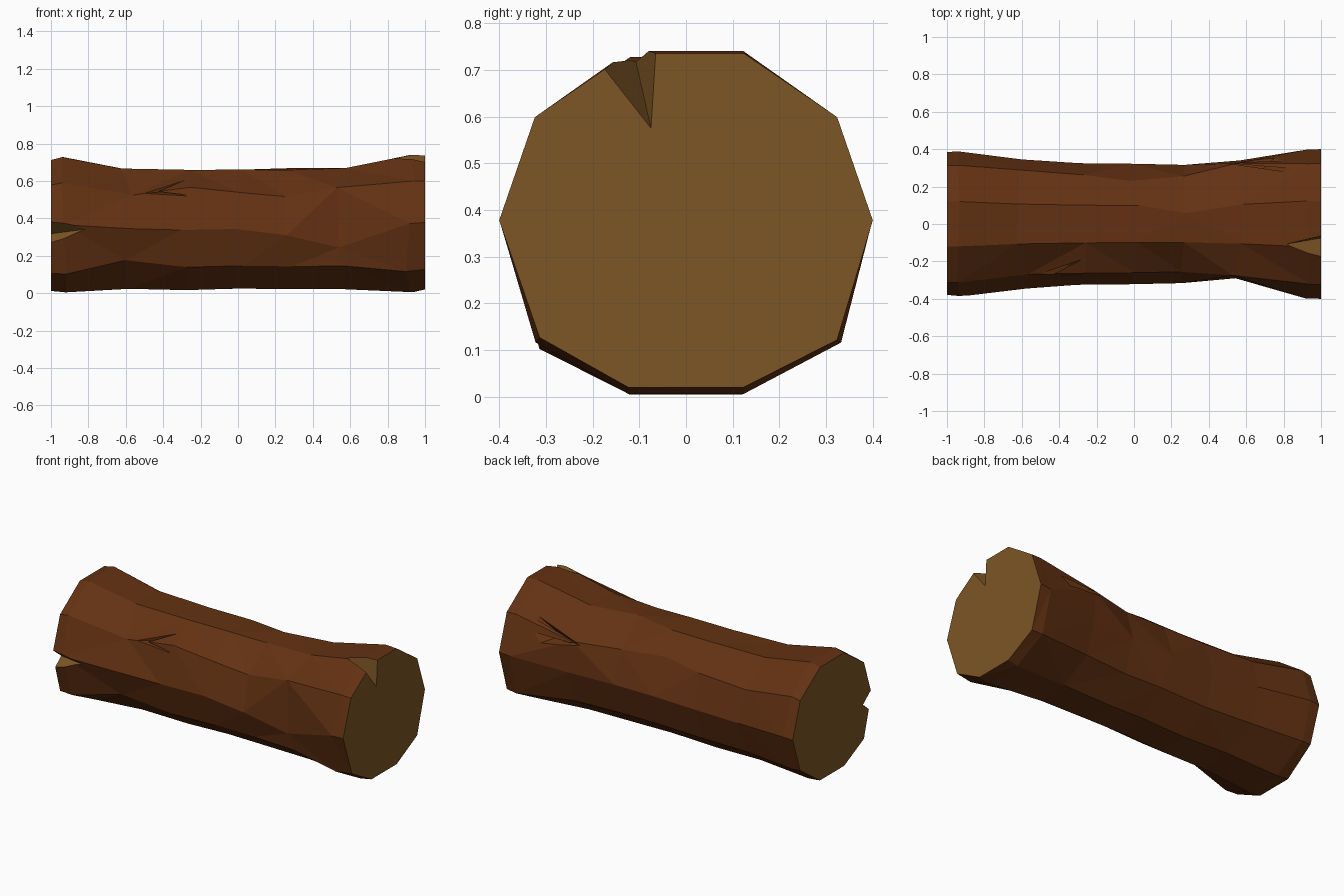
import bpy, bmesh, math, random
from mathutils import Vector

if "Cube" in bpy.data.objects:
    bpy.data.objects.remove(bpy.data.objects["Cube"])

random.seed(4)


def material(name, rgb):
    m = bpy.data.materials.new(name)
    m.diffuse_color = (*rgb, 1)
    m.use_nodes = True
    m.node_tree.nodes["Principled BSDF"].inputs["Base Color"].default_value = m.diffuse_color
    return m


BARK = material("bark_brown", (0.125, 0.031, 0.006))
WOOD = material("cut_wood_tan", (0.205, 0.093, 0.018))


def finish(bm, name):
    bmesh.ops.recalc_face_normals(bm, faces=bm.faces)
    me = bpy.data.meshes.new(name)
    bm.to_mesh(me)
    bm.free()
    me.materials.append(BARK)
    me.materials.append(WOOD)
    ob = bpy.data.objects.new(name, me)
    bpy.context.collection.objects.link(ob)
    return ob


# Log body: ten-sided rings (x, centre z, y radius, z radius)
RINGS = [(-1, .362, .385, .368), (-.93, .366, .388, .380), (-.60, .345, .345, .338),
         (-.28, .338, .325, .338), (0, .343, .322, .334), (.27, .340, .316, .335),
         (.58, .345, .340, .340), (.93, .373, .398, .386), (1, .378, .400, .376)]
# Hand-placed nudges: (ring, side) -> (dx, dy, dz)
NUDGE = {(4, 1): (0, -.03, .02), (5, 2): (0, -.04, .01), (5, 5): (0, 0, -.03),
         (6, 5): (-.02, .05, -.10), (7, 6): (-.02, 0, -.03), (8, 6): (0, .01, -.03),
         (8, 9): (0, 0, -.035), (7, 9): (0, .01, -.03), (2, 6): (-.02, 0, .03),
         (3, 4): (0, 0, .03), (2, 4): (.05, .01, -.02), (5, 4): (0, 0, -.02),
         (6, 4): (-.08, 0, .02), (2, 1): (0, .01, -.01), (0, 6): (0, 0, -.04),
         (1, 6): (0, 0, -.04), (6, 1): (-.03, .05, -.01)}
bm = bmesh.new()
rings = []
for i, (x, zc, ry, rz) in enumerate(RINGS):
    ring = []
    for k in range(10):
        a = k * math.tau / 10
        dx, dy, dz = NUDGE.get((i, k), (0, 0, 0))
        if 0 < i < 8:
            dx += random.uniform(-.03, .03) if i not in (1, 7) else random.uniform(-.015, .015)
        ring.append(bm.verts.new((x + dx, ry * math.cos(a) + dy, max(.001, zc + rz * math.sin(a) + dz))))
    rings.append(ring)
for a, b in zip(rings, rings[1:]):
    for k in range(10):
        n = (k + 1) % 10
        bm.faces.new((a[k], a[n], b[n], b[k]))
bmesh.ops.triangulate(bm, faces=bm.faces[:])
# Sawn ends in bare wood
for ring in (rings[0], rings[-1]):
    bm.faces.new(ring).material_index = 1
log = finish(bm, "log")


def gouge(name, deep, rim, mat, anchor=None, scale=1.0):
    """Cut a pyramid with its tip inside the log and its rim pushed outside."""
    d = Vector(deep)
    pts = [d] + [d + (Vector(p) - d) * s for p, s in rim]
    if anchor:
        pts = [Vector(anchor) + (p - Vector(anchor)) * scale for p in pts]
    b = bmesh.new()
    v = [b.verts.new(p) for p in pts]
    for f in ((0, 1, 2), (0, 2, 3), (0, 3, 1), (1, 3, 2)):
        b.faces.new([v[j] for j in f]).material_index = mat
    cutter = finish(b, name)
    cutter.hide_render = True
    mod = log.modifiers.new(name, 'BOOLEAN')
    mod.operation = 'DIFFERENCE'
    mod.solver = 'EXACT'
    mod.object = cutter
    bpy.context.view_layer.objects.active = log
    bpy.ops.object.modifier_apply(modifier=name)
    bpy.data.objects.remove(cutter)


# Splits running in from the two sawn ends
tip = (.80, -.11, .73)
gouge("right_split", (1, -.075, .575),
      [((1, -.165, .69), 1.6), ((1, -.065, .735), 1.6), (tip, 1)], 1, tip, 1.05)
tip = (-.79, -.375, .345)
gouge("left_split", (-1, -.30, .318),
      [((-1, -.385, .385), 1.6), ((-1, -.372, .26), 1.6), (tip, 1)], 1, tip, 1.05)

# Shallow chips in the bark, front and back
gouge("front_chip", (-.36, -.215, .545),
      [((-.55, -.285, .53), 1.1), ((-.28, -.19, .60), 1.15), ((-.27, -.275, .52), 1.1)], 0)
gouge("back_chip", (.66, .27, .52),
      [((.50, .32, .52), 1.15), ((.82, .28, .61), 1.15), ((.76, .36, .48), 1.15)], 0)
